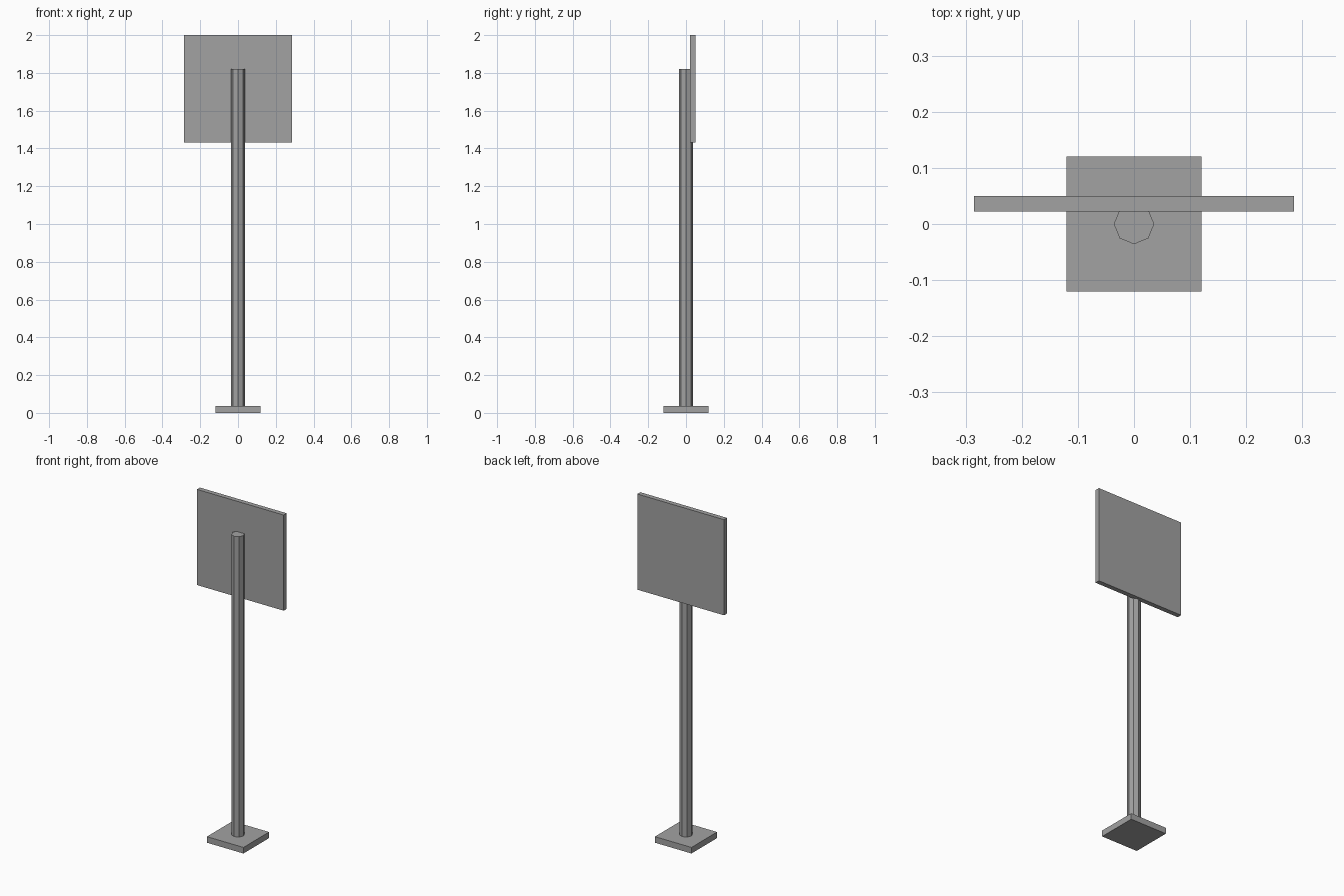
import bpy

if "Cube" in bpy.data.objects:
    bpy.data.objects.remove(bpy.data.objects["Cube"])

# Dark grey painted metal
grey = bpy.data.materials.new("dark_grey")
grey.diffuse_color = (0.36, 0.36, 0.36, 1)
grey.use_nodes = True
grey.node_tree.nodes["Principled BSDF"].inputs["Base Color"].default_value = grey.diffuse_color


def box(name, lo, hi):
    centre = [(a + b) / 2 for a, b in zip(lo, hi)]
    bpy.ops.mesh.primitive_cube_add(size=1, location=centre)
    ob = bpy.context.object
    ob.name = name
    ob.scale = [b - a for a, b in zip(lo, hi)]
    bpy.ops.object.transform_apply(location=False, rotation=False, scale=True)
    ob.data.materials.append(grey)
    return ob


# Square foot plate
BASE_TOP = 0.036
box("base_plate", (-0.12, -0.12, 0), (0.12, 0.12, BASE_TOP))

# Eight-sided post standing on the plate
POST_TOP = 1.82
bpy.ops.mesh.primitive_cylinder_add(
    vertices=8, radius=0.036, depth=POST_TOP - BASE_TOP,
    location=(0, 0, (POST_TOP + BASE_TOP) / 2))
post = bpy.context.object
post.name = "post"
post.data.materials.append(grey)

# Square sign board, let slightly into the back of the post
box("sign_board", (-0.285, 0.022, 1.432), (0.285, 0.05, 2.0))
